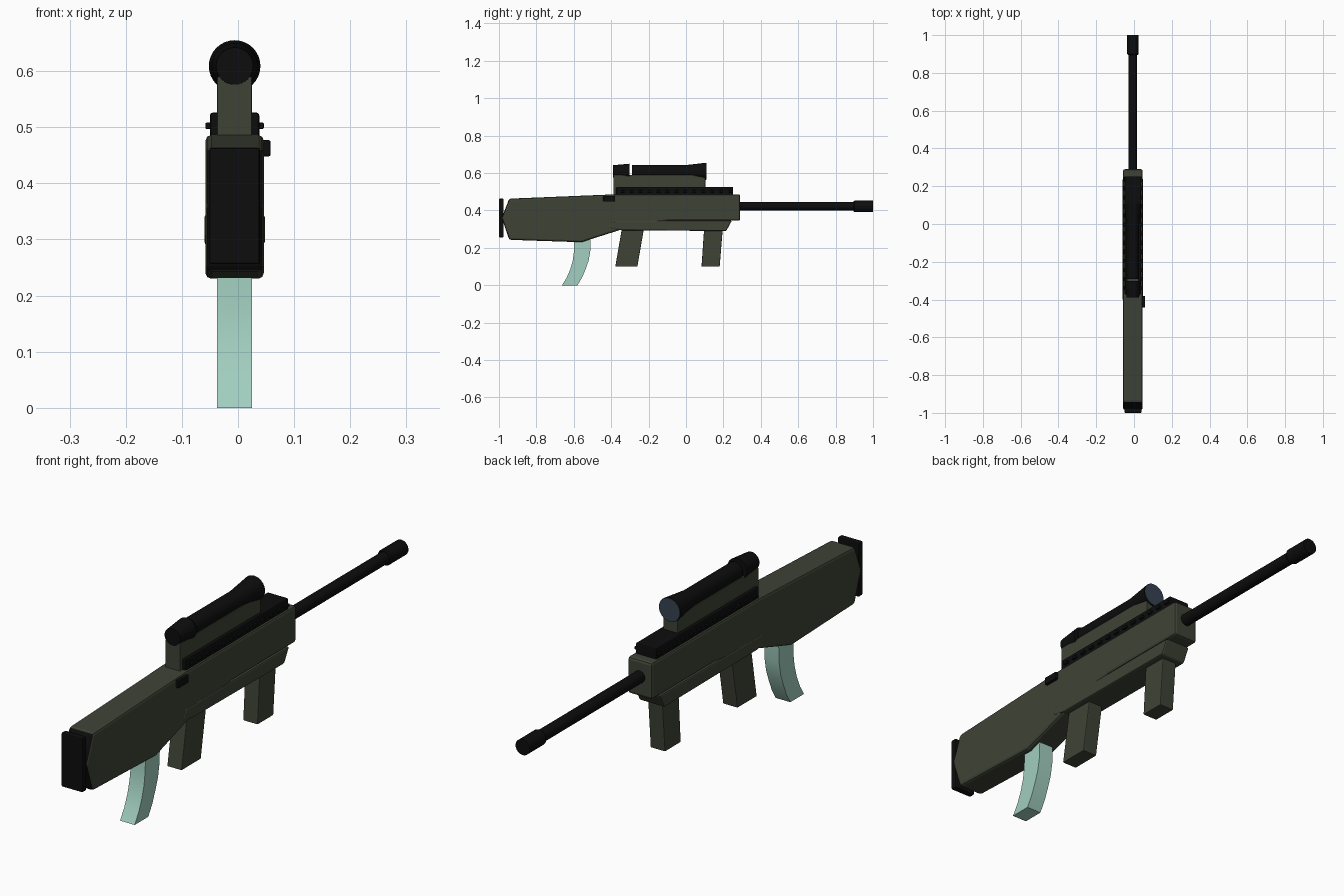
import bpy, bmesh, math
from mathutils import Matrix, Vector

if "Cube" in bpy.data.objects:
    bpy.data.objects.remove(bpy.data.objects["Cube"])

CX = -0.006  # centre line of the rifle


def material(name, rgb):
    m = bpy.data.materials.new(name)
    m.diffuse_color = (*rgb, 1)
    m.use_nodes = True
    m.node_tree.nodes["Principled BSDF"].inputs["Base Color"].default_value = m.diffuse_color
    return m


GREEN = material("olive green", (0.048, 0.055, 0.036))
BLACK = material("matte black", (0.004, 0.004, 0.004))
MINT = material("pale mint", (0.36, 0.62, 0.52))
LENS = material("blue grey glass", (0.035, 0.055, 0.085))


def finish(name, bm, mats, bevel=0, smooth=False):
    bmesh.ops.recalc_face_normals(bm, faces=bm.faces)
    me = bpy.data.meshes.new(name)
    bm.to_mesh(me)
    bm.free()
    ob = bpy.data.objects.new(name, me)
    bpy.context.collection.objects.link(ob)
    for m in mats:
        me.materials.append(m)
    if bevel:
        b = ob.modifiers.new("edge_bevel", 'BEVEL')
        b.width, b.segments = bevel, 2
        b.limit_method, b.angle_limit = 'ANGLE', math.radians(30)
    if smooth:
        bpy.ops.object.select_all(action='DESELECT')
        ob.select_set(True)
        bpy.context.view_layer.objects.active = ob
        bpy.ops.object.shade_smooth_by_angle(angle=math.radians(35))
    return ob


def slab(name, profile, half, mats, bevel=0, smooth=False, cx=CX):
    """Side profile (y, z) extruded across x."""
    bm = bmesh.new()
    f = bm.faces.new([bm.verts.new((cx - half, y, z)) for y, z in profile])
    r = bmesh.ops.extrude_face_region(bm, geom=[f])
    vs = [v for v in r['geom'] if isinstance(v, bmesh.types.BMVert)]
    bmesh.ops.translate(bm, verts=vs, vec=(2 * half, 0, 0))
    return finish(name, bm, mats, bevel, smooth)


def box(y0, y1, z0, z1):
    return [(y0, z0), (y1, z0), (y1, z1), (y0, z1)]


def tube(name, rings, z, mats, n=32):
    """Closed turned shape along y from (y, radius) rings."""
    bm = bmesh.new()
    loops = []
    for y, r in rings:
        loops.append([bm.verts.new((CX + r * math.cos(2 * math.pi * i / n), y,
                                    z + r * math.sin(2 * math.pi * i / n)))
                      for i in range(n)])
    for a, b in zip(loops, loops[1:]):
        for i in range(n):
            j = (i + 1) % n
            bm.faces.new((a[i], a[j], b[j], b[i]))
    bm.faces.new(loops[0])
    bm.faces.new(loops[-1])
    return finish(name, bm, mats, 0, True)


# Stock and receiver in one long body, black sloped rear faces
body = slab("stock_and_receiver", [
    (-0.985, 0.36), (-0.945, 0.243), (-0.56, 0.23), (-0.345, 0.298),
    (-0.10, 0.345), (0.29, 0.345), (0.29, 0.486), (-0.38, 0.486),
    (-0.945, 0.463)], 0.052, [GREEN, BLACK], 0.01)
for p in body.data.polygons:
    if p.normal.y < -0.8:
        p.material_index = 1

# Lower handguard, slightly wider than the receiver
slab("handguard", [(-0.41, 0.305), (-0.345, 0.294), (0.215, 0.290),
                   (0.245, 0.345), (-0.38, 0.345)], 0.054, [GREEN], 0.006)

# Butt pad
slab("butt_pad", box(-1.0, -0.975, 0.256, 0.463), 0.045, [BLACK], 0.004)

# Grips
slab("rear_grip", [(-0.378, 0.10), (-0.26, 0.10), (-0.222, 0.32), (-0.34, 0.32)],
     0.031, [GREEN], 0.003)
slab("front_grip", [(0.083, 0.10), (0.18, 0.10), (0.198, 0.32), (0.098, 0.32)],
     0.031, [GREEN], 0.003)

# Curved magazine
rear = [(-0.663, 0), (-0.638, 0.04), (-0.619, 0.085), (-0.606, 0.13),
        (-0.599, 0.18), (-0.597, 0.26)]
front = [(-0.580, 0), (-0.556, 0.04), (-0.537, 0.085), (-0.521, 0.13),
         (-0.512, 0.18), (-0.509, 0.26)]
slab("magazine", rear + front[::-1], 0.031, [MINT], 0, True)

# Top rail with small side lugs
slab("rail", box(-0.373, 0.252, 0.48, 0.526), 0.044, [BLACK], 0.005)
for i in range(13):
    y = -0.35 + i * 0.048
    slab("rail_lug", box(y, y + 0.022, 0.497, 0.508), 0.052, [BLACK], 0.002)

# Charging handle on the right side
slab("charging_handle", box(-0.443, -0.38, 0.448, 0.477), 0.014, [BLACK], 0.003, cx=0.044)

# Scope mount, tube, eyepiece and lens
slab("scope_mount", box(-0.388, 0.103, 0.48, 0.59), 0.031, [GREEN], 0.002)
tube("scope_eyepiece", [(-0.39, 0.033), (-0.302, 0.041)], 0.609, [BLACK])
tube("scope_tube", [(-0.29, 0.033), (-0.005, 0.033), (0.107, 0.046)], 0.609, [BLACK])
tube("scope_lens", [(0.104, 0.044), (0.109, 0.044)], 0.609, [LENS])

# Barrel and muzzle
tube("barrel", [(0.25, 0.023), (0.92, 0.023)], 0.422, [BLACK])
tube("muzzle", [(0.895, 0.026), (0.90, 0.030), (1.0, 0.030)], 0.422, [BLACK])
